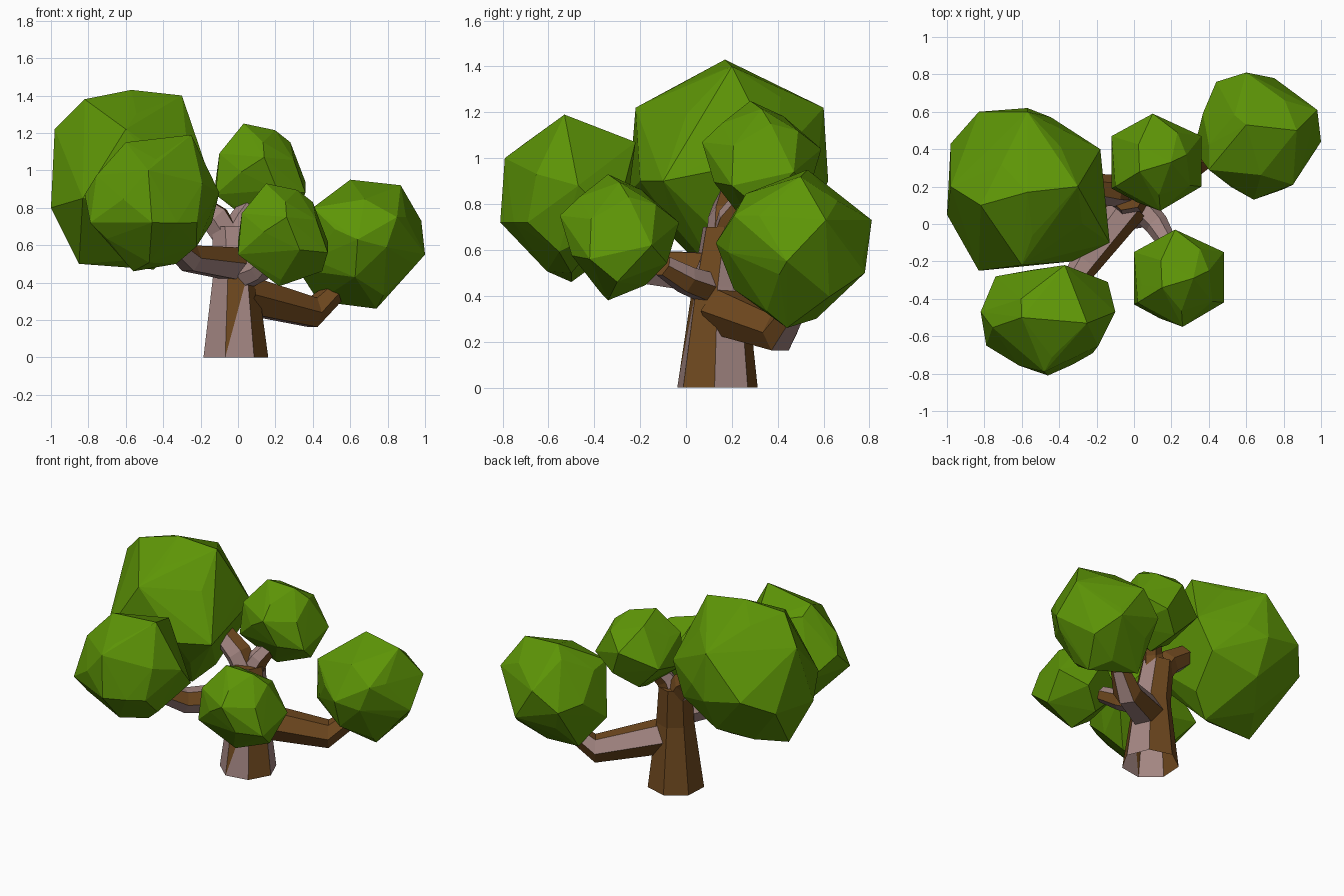
import bpy, bmesh, math
from mathutils import Vector

if "Cube" in bpy.data.objects:
    bpy.data.objects.remove(bpy.data.objects["Cube"])


def material(name, rgb):
    m = bpy.data.materials.new(name)
    m.diffuse_color = (*rgb, 1)
    m.use_nodes = True
    m.node_tree.nodes["Principled BSDF"].inputs["Base Color"].default_value = m.diffuse_color
    return m


LEAF = material("leaf green", (0.11, 0.30, 0.002))
BARK = material("bark brown", (0.165, 0.068, 0.014))
PALE = material("pale bark", (0.37, 0.24, 0.225))


def finish(name, bm, mats):
    me = bpy.data.meshes.new(name)
    bm.to_mesh(me)
    bm.free()
    for m in mats:
        me.materials.append(m)
    ob = bpy.data.objects.new(name, me)
    bpy.context.collection.objects.link(ob)
    return ob


def blob(name, lo, hi, n, corners, shift=(0, 0, 0), fill=0.93):
    """Faceted leaf ball: hull of an evenly spread core plus a few outer corners."""
    lo, hi, shift = Vector(lo), Vector(hi), Vector(shift)
    mid, half = (lo + hi) / 2, (hi - lo) / 2 * fill
    bm = bmesh.new()
    for i in range(n):
        z = 1 - (2 * i + 1) / n
        a = i * math.pi * (3 - math.sqrt(5))
        r = math.sqrt(1 - z * z)
        p = Vector((r * math.cos(a), r * math.sin(a), z))
        bm.verts.new(mid + p * half + shift)
    for c in corners:
        bm.verts.new(Vector(c) + shift)
    res = bmesh.ops.convex_hull(bm, input=bm.verts[:])
    bmesh.ops.delete(bm, geom=[v for v in bm.verts if not v.link_faces], context='VERTS')
    bmesh.ops.recalc_face_normals(bm, faces=bm.faces[:])
    return finish(name, bm, [LEAF])


def limb(name, path, radii, sides, pale, phase=0.0, upright=False):
    """Tapered faceted open tube; strips listed in pale get the pale bark."""
    bm = bmesh.new()
    pts = [Vector(p) for p in path]
    rings = []
    for i, p in enumerate(pts):
        d = (pts[min(i + 1, len(pts) - 1)] - pts[max(i - 1, 0)]).normalized()
        if upright:
            d = Vector((0, 0, 1))
        u = Vector((1, 0, 0)) if upright else Vector((0, 0, 1)).cross(d)
        u.normalize()
        v = d.cross(u)
        ring = []
        for k in range(sides):
            a = -math.pi / 2 + (k - 0.5) * 2 * math.pi / sides + phase
            ring.append(bm.verts.new(p + radii[i] * (u * math.cos(a) + v * math.sin(a))))
        rings.append(ring)
    for s, (a, b) in enumerate(zip(rings, rings[1:])):
        for k in range(sides):
            j = (k + 1) % sides
            if upright and s == 0 and k == 0:
                # two-tone front strip of the trunk
                bm.faces.new((a[k], a[j], b[j])).material_index = 1
                bm.faces.new((a[k], b[j], b[k])).material_index = 0
                continue
            f = bm.faces.new((a[k], a[j], b[j], b[k]))
            f.material_index = 1 if k in pale else 0
    bm.faces.new(rings[-1])
    return finish(name, bm, [BARK, PALE])


# Trunk (open underneath) and its two upper forks
limb("trunk", [(-0.018, 0.135, 0), (-0.02, 0.145, 0.44), (-0.04, 0.175, 0.70)],
     [0.18, 0.122, 0.105], 7, {0, 2, 6}, math.radians(9.5), True)
limb("fork_left", [(-0.03, 0.17, 0.60), (-0.12, 0.18, 0.74), (-0.25, 0.2, 0.83)],
     [0.08, 0.085, 0.07], 6, {0, 1, 2})
limb("fork_back", [(-0.04, 0.17, 0.60), (0.02, 0.2, 0.74), (0.08, 0.27, 0.84)],
     [0.08, 0.065, 0.05], 6, {2, 3, 4})

# Side branches
limb("branch_right", [(0.03, 0.16, 0.335), (0.40, 0.41, 0.24), (0.51, 0.47, 0.34)],
     [0.115, 0.09, 0.06], 6, {0, 2})
limb("branch_front_left", [(-0.02, 0.1, 0.50), (-0.26, -0.21, 0.53), (-0.34, -0.33, 0.60)],
     [0.1, 0.08, 0.06], 6, {0, 1, 3, 4, 5})
limb("branch_front_right", [(0.02, 0.11, 0.43), (0.12, 0.0, 0.47), (0.18, -0.1, 0.53)],
     [0.075, 0.065, 0.05], 6, {0, 2, 3, 4, 5})

# Leaf balls
blob("leaves_large", (-1.0, -0.25, 0.47), (-0.13, 0.62, 1.43), 24, [
    (-0.57, 0.17, 1.43), (-0.3, 0.2, 1.4), (-0.82, 0.1, 1.38), (-0.98, 0.2, 1.22),
    (-0.83, -0.25, 0.85), (-0.33, -0.2, 0.9), (-0.6, -0.22, 1.22), (-0.13, -0.1, 0.9),
    (-0.18, 0.4, 1.0), (-0.57, 0.6, 1.22), (-0.57, 0.62, 0.9), (-0.83, 0.6, 0.95),
    (-1.0, 0.05, 0.8), (-0.98, 0.43, 0.85), (-0.45, 0.15, 0.47), (-0.85, 0.1, 0.5)])
blob("leaves_front_left", (-0.82, -0.81, 0.46), (-0.10, -0.21, 1.19), 16, [
    (-0.25, -0.53, 1.19), (-0.6, -0.5, 1.15), (-0.82, -0.47, 0.87), (-0.79, -0.65, 0.72),
    (-0.46, -0.81, 0.72), (-0.48, -0.79, 1.0), (-0.22, -0.69, 0.72), (-0.1, -0.47, 0.88),
    (-0.14, -0.31, 0.72), (-0.37, -0.22, 1.07), (-0.74, -0.28, 0.75), (-0.56, -0.5, 0.46),
    (-0.33, -0.5, 0.5)])
blob("leaves_right", (0.32, 0.13, 0.26), (1.0, 0.81, 0.95), 20, [
    (0.6, 0.53, 0.95), (0.87, 0.5, 0.92), (0.98, 0.61, 0.73), (1.0, 0.44, 0.55),
    (0.85, 0.21, 0.75), (0.64, 0.13, 0.63), (0.4, 0.29, 0.8), (0.44, 0.76, 0.6),
    (0.6, 0.81, 0.73), (0.74, 0.44, 0.26), (0.43, 0.55, 0.3), (0.75, 0.78, 0.5),
    (0.32, 0.4, 0.47)])

# Two small balls share one shape
SMALL = [(0.15, -0.34, 0.93), (0.26, -0.55, 0.75), (0.22, -0.03, 0.72), (0.48, -0.15, 0.62),
         (0.48, -0.42, 0.56), (0.0, -0.43, 0.55), (0.0, -0.15, 0.62), (0.4, -0.25, 0.83),
         (0.22, -0.34, 0.38), (0.02, -0.42, 0.77), (0.45, -0.3, 0.46)]
for name, shift in (("leaves_front_right", (0, 0, 0)), ("leaves_back", (-0.12, 0.62, 0.32))):
    blob(name, (0.0, -0.55, 0.38), (0.48, -0.03, 0.93), 16, SMALL, shift)
